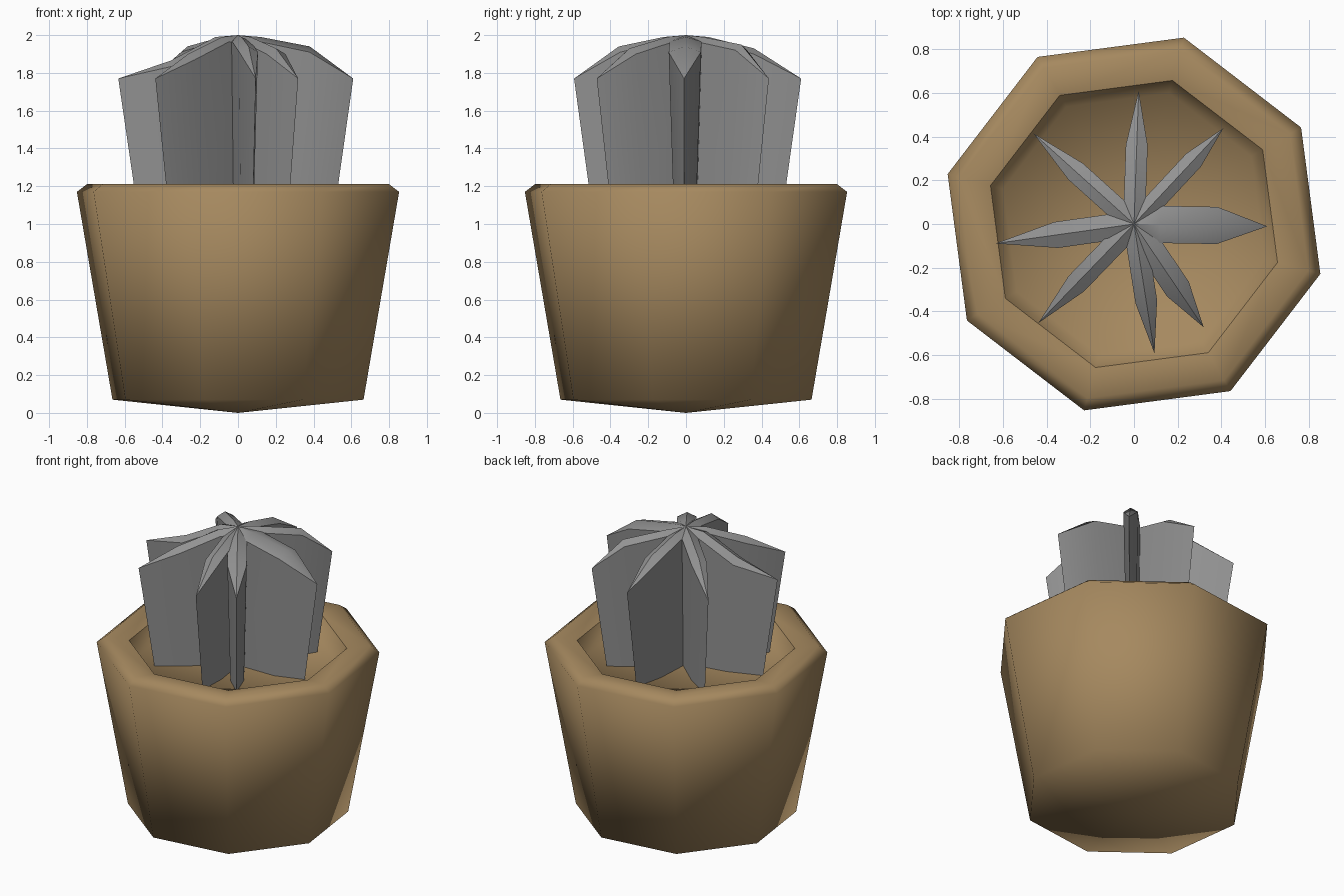
import bpy, bmesh, math
from math import cos, sin, radians

if "Cube" in bpy.data.objects:
    bpy.data.objects.remove(bpy.data.objects["Cube"])


def material(name, rgb):
    m = bpy.data.materials.new(name)
    m.diffuse_color = (*rgb, 1)
    m.use_nodes = True
    m.node_tree.nodes["Principled BSDF"].inputs["Base Color"].default_value = m.diffuse_color
    return m


clay = material("brown_clay", (0.38, 0.25, 0.115))
grey = material("cactus_grey", (0.29, 0.29, 0.29))


def finish(bm, name, mat):
    bmesh.ops.recalc_face_normals(bm, faces=bm.faces)
    me = bpy.data.meshes.new(name)
    bm.to_mesh(me)
    bm.free()
    me.materials.append(mat)
    ob = bpy.data.objects.new(name, me)
    bpy.context.collection.objects.link(ob)
    return ob


# Pot: eight-sided lathe, pointed underside, chamfered rim, sunken soil
def octagon_lathe(name, profile):
    bm = bmesh.new()
    rings = []
    for r, z in profile:
        if r == 0:
            rings.append([bm.verts.new((0, 0, z))] * 8)
        else:
            rings.append([bm.verts.new((r * cos(radians(30 + 45 * i)),
                                        r * sin(radians(30 + 45 * i)), z)) for i in range(8)])
    for a, b in zip(rings, rings[1:]):
        for i in range(8):
            j = (i + 1) % 8
            bm.faces.new(list(dict.fromkeys((a[i], a[j], b[j], b[i]))))
    ob = finish(bm, name, clay)
    # the rim stays crisp where it meets the inside wall
    me = ob.data
    me.shade_smooth()
    for e in me.edges:
        v = [me.vertices[k].co for k in e.vertices]
        if all(abs(c.xy.length - 0.68) < 0.01 and c.z > 1.15 for c in v):
            e.use_edge_sharp = True
    return ob


octagon_lathe("pot", [(0, 0), (0.688, 0.07), (0.883, 1.17), (0.825, 1.213),
                      (0.68, 1.19), (0.62, 1.09), (0, 1.08)])

# Cactus: eight thin blade-shaped ribs around one axis
# (angle, tip radius, shoulder radius, shoulder height, half thickness)
ribs = [(-1, 0.61, 0.38, 1.94, 0.085), (47, 0.60, 0.40, 1.95, 0.045),
        (88, 0.61, 0.36, 1.93, 0.05), (138, 0.62, 0.36, 1.94, 0.05),
        (188, 0.64, 0.36, 1.865, 0.06), (226, 0.63, 0.38, 1.90, 0.05),
        (279, 0.60, 0.36, 1.94, 0.05), (304, 0.57, 0.36, 1.93, 0.06)]


def rib(n, angle, tip, shoulder, sz, w):
    bm = bmesh.new()
    ca, sa = cos(radians(angle)), sin(radians(angle))

    def vert(r, t, z):
        return bm.verts.new((r * ca - t * sa, r * sa + t * ca, z))

    bottom, side_z = 1.08, 1.77
    crest = [vert(0, 0, 2.0), vert(0.12, 0, 1.99), vert(shoulder, 0, sz),
             vert(tip, 0, side_z), vert(tip * 0.84, 0, bottom)]
    base = vert(0, 0, bottom)
    for s in (-1, 1):
        hub = vert(0, s * w, 1.96)
        top = vert(0.12, s * w, 1.965)
        mid = vert(shoulder, s * w, sz - 0.03)
        low = vert(shoulder * 0.85, s * w * 0.7, bottom)
        root = vert(0, s * w * 0.7, bottom)
        for f in ((crest[0], crest[1], top, hub), (crest[1], crest[2], mid, top),
                  (crest[2], crest[3], mid), (crest[3], crest[4], low, mid),
                  (hub, top, mid), (hub, mid, low, root), (root, low, crest[4], base)):
            bm.faces.new(f)
    ob = finish(bm, f"cactus_rib_{n}", grey)
    bpy.context.view_layer.objects.active = ob
    ob.select_set(True)
    bpy.ops.object.shade_smooth_by_angle(angle=radians(40))
    ob.select_set(False)


for n, spec in enumerate(ribs, 1):
    rib(n, *spec)
